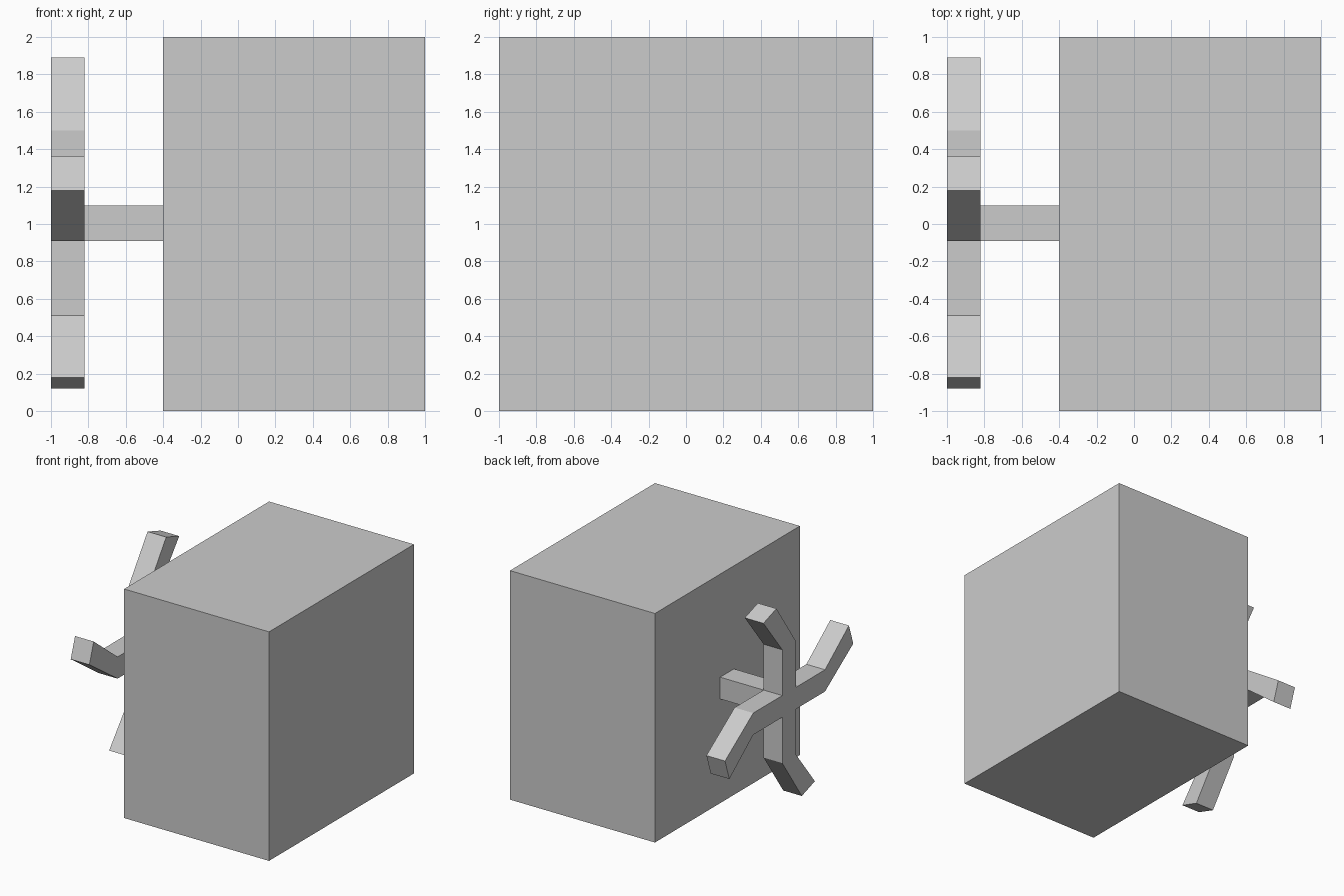
import bpy, bmesh

if "Cube" in bpy.data.objects:
    bpy.data.objects.remove(bpy.data.objects["Cube"])


def make_box(name, lo, hi):
    bpy.ops.mesh.primitive_cube_add(size=1, location=[(a + b) / 2 for a, b in zip(lo, hi)])
    ob = bpy.context.object
    ob.name = name
    ob.scale = [b - a for a, b in zip(lo, hi)]
    bpy.ops.object.transform_apply(location=False, rotation=False, scale=True)
    return ob


# Main housing and the square shaft on its left side
make_box("housing", (-0.4, -1, 0), (1, 1, 2))
make_box("shaft", (-0.82, -0.09, 0.91), (-0.4, 0.1, 1.1))

# Four-armed rotor: one bent arm outline (y, z), turned in quarter steps
H = 0.095
CENTER_Y, CENTER_Z = 0.005, 1.005
arm = [(-H, H), (-H, 0.495), (0.175, 0.885), (0.355, 0.825), (H, 0.495)]
outline = []
for _ in range(4):
    outline += arm
    arm = [(z, -y) for y, z in arm]

bm = bmesh.new()
face = bm.faces.new([bm.verts.new((-1, CENTER_Y + y, CENTER_Z + z)) for y, z in outline])
side = bmesh.ops.extrude_face_region(bm, geom=[face], use_keep_orig=True)
moved = [g for g in side["geom"] if isinstance(g, bmesh.types.BMVert)]
bmesh.ops.translate(bm, verts=moved, vec=(0.18, 0, 0))
bmesh.ops.recalc_face_normals(bm, faces=bm.faces)
mesh = bpy.data.meshes.new("rotor_arms")
bm.to_mesh(mesh)
bm.free()
bpy.context.collection.objects.link(bpy.data.objects.new("rotor_arms", mesh))
